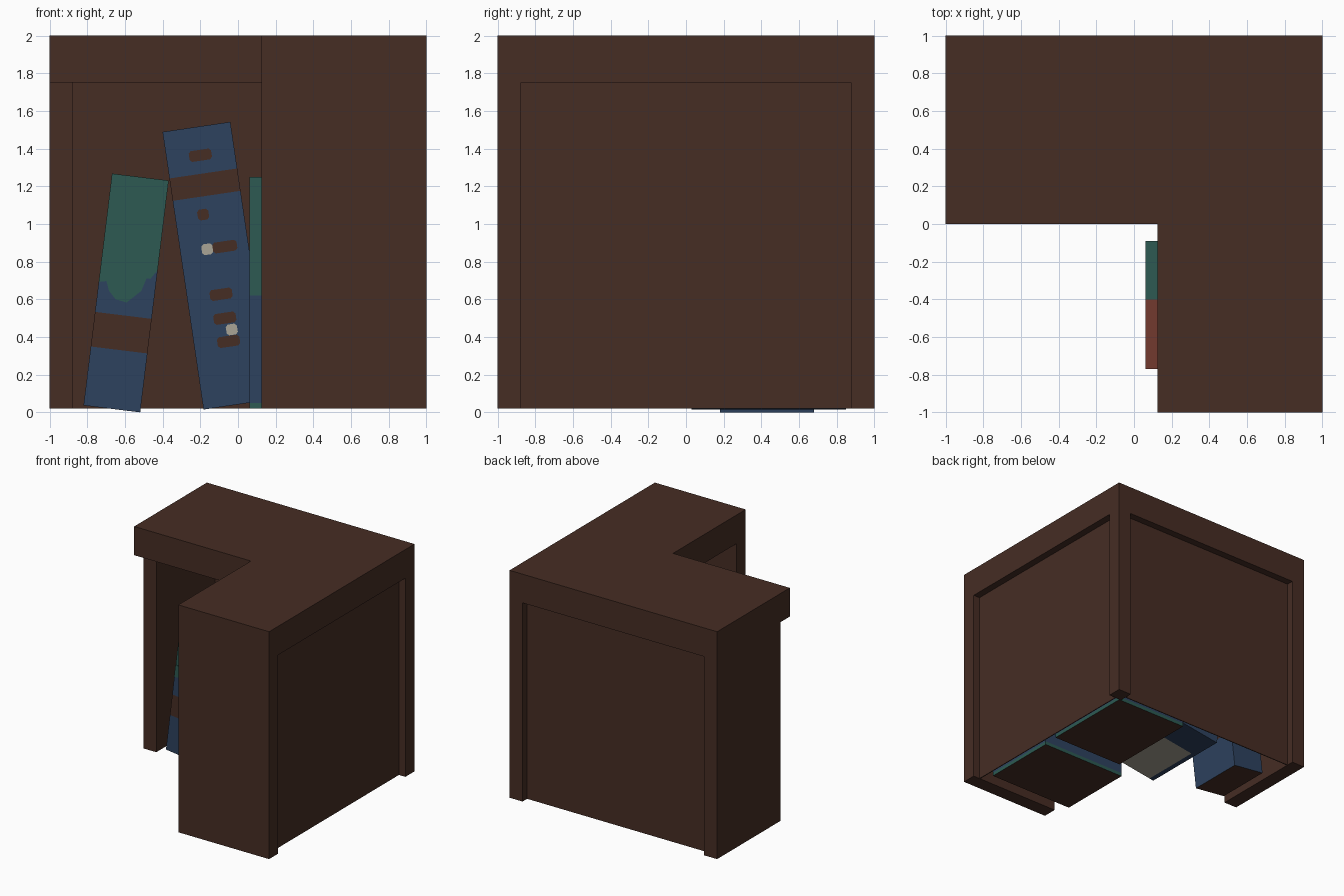
import bpy, bmesh
from math import radians
from mathutils import Matrix, Vector

cube = bpy.data.objects.get("Cube")
if cube:
    bpy.data.objects.remove(cube, do_unlink=True)

COLOURS = {
    "dark_wood": (0.061, 0.026, 0.0176),
    "blue_cover": (0.027, 0.055, 0.114),
    "green_cover": (0.026, 0.102, 0.084),
    "red_cover": (0.171, 0.041, 0.028),
    "paper": (0.40, 0.376, 0.305),
}
MATS = {}
for mat_name, rgb in COLOURS.items():
    m = bpy.data.materials.new(mat_name)
    m.use_nodes = True
    m.diffuse_color = (*rgb, 1)
    m.node_tree.nodes["Principled BSDF"].inputs["Base Color"].default_value = (*rgb, 1)
    MATS[mat_name] = m
ORDER = list(COLOURS)


def finish(name, bm, rule):
    """Turn a bmesh into an object, colouring faces by rule(centre, normal)."""
    bmesh.ops.recalc_face_normals(bm, faces=bm.faces)
    bm.normal_update()
    mesh = bpy.data.meshes.new(name)
    for key in ORDER:
        mesh.materials.append(MATS[key])
    for f in bm.faces:
        f.material_index = ORDER.index(rule(f.calc_center_median(), f.normal))
    bm.to_mesh(mesh)
    bm.free()
    obj = bpy.data.objects.new(name, mesh)
    bpy.context.collection.objects.link(obj)
    return obj


def box(name, lo, hi, rule=None, cuts=()):
    """Axis-aligned box; cuts are (axis, position) pairs splitting its faces."""
    lo, hi = Vector(lo), Vector(hi)
    bm = bmesh.new()
    bmesh.ops.create_cube(bm, size=1, matrix=Matrix.Translation((lo + hi) / 2)
                          @ Matrix.Diagonal((*(hi - lo), 1)))
    for axis, pos in cuts:
        co, no = Vector(), Vector()
        co[axis], no[axis] = pos, 1
        bmesh.ops.bisect_plane(bm, geom=bm.verts[:] + bm.edges[:] + bm.faces[:],
                               plane_co=co, plane_no=no)
    return finish(name, bm, rule or (lambda c, n: "dark_wood"))


def prism(name, points, direction, colour):
    """Extruded flat outline."""
    bm = bmesh.new()
    face = bm.faces.new([bm.verts.new(p) for p in points])
    made = bmesh.ops.extrude_face_region(bm, geom=[face])
    bmesh.ops.translate(bm, vec=direction,
                        verts=[v for v in made["geom"] if isinstance(v, bmesh.types.BMVert)])
    return finish(name, bm, lambda c, n: colour)


def tilt(obj, location, degrees):
    obj.location = location
    obj.rotation_euler.y = radians(degrees)


# Shelf carcass: L-shaped top, end walls, corner post, recessed backs
BASE, UNDER, E, IN = 0.02, 1.75, 0.125, 0.875
outline = [(-1, 0), (E, 0), (E, -1), (1, -1), (1, 1), (-1, 1)]
prism("top_slab", [(x, y, UNDER) for x, y in outline], (0, 0, 0.25), "dark_wood")
box("left_end_wall", (-1, E, BASE), (-IN, 1, UNDER))
box("front_end_wall", (E, -1, BASE), (1, -IN, UNDER))
box("corner_post", (IN, IN, BASE), (1, 1, UNDER))
box("back_panel", (-IN, 0.93, BASE), (IN, 0.9375, UNDER))
box("side_panel", (0.93, -IN, BASE), (0.9375, IN, UNDER))


# Upright books in the side arm
def two_tone(upper):
    def rule(c, n):
        if n.z < -0.9:
            return "dark_wood"
        if n.z > 0.9:
            return upper
        if n.x < -0.9:
            if 0.34 < c.z < 0.52:
                return "dark_wood"
            return upper if c.z > 0.62 else "blue_cover"
        return "blue_cover" if 0.05 < c.z < 0.62 else "green_cover"
    return rule


bands = [(2, z) for z in (0.05, 0.34, 0.52, 0.62)]
box("red_book", (0.06, -0.77, BASE), (0.88, -0.4, 1.25), two_tone("red_cover"), bands)
box("green_book", (0.06, -0.4, BASE), (0.88, -0.09, 1.25), two_tone("green_cover"), bands)
box("corner_book", (0.2, 0.05, BASE), (0.89, 0.87, 1.25), two_tone("green_cover"), bands)


# Short leaning book, built upright around its lower left front corner
def short_rule(c, n):
    if abs(n.z) > 0.9:
        return "paper" if n.z > 0 else "dark_wood"
    if 0.315 < c.z < 0.5:
        return "dark_wood"
    return "blue_cover" if c.z < 0.76 else "green_cover"


W = 0.303
short_at = (-0.82, 0.18, 0.037)
tilt(box("short_leaning_book", (0, 0, 0), (W, 0.5, 1.24), short_rule,
         [(2, z) for z in (0.315, 0.5, 0.76)]), short_at, 7)
# Wavy lower edge of the green area
wave = [(0, 0.77), (0, 0.66), (0.04, 0.67), (0.06, 0.62), (0.1, 0.58), (0.16, 0.57),
        (0.2, 0.61), (0.23, 0.64), (0.25, 0.71), (0.27, 0.71), (W, 0.76), (W, 0.77)]
tilt(prism("green_wavy_patch", [(x, 0, z) for x, z in wave], (0, -0.004, 0),
           "green_cover"), short_at, 7)


# Tall leaning book with a band and open pages underneath
def tall_rule(c, n):
    if n.z < -0.9:
        return "paper" if c.y < 0.5 and c.x > 0.04 else "blue_cover"
    return "dark_wood" if 1.12 < c.z < 1.24 else "blue_cover"


tilt(box("tall_leaning_book", (0, 0, 0), (0.364, 0.82, 1.49), tall_rule,
         [(2, 1.12), (2, 1.24), (1, 0.54), (0, 0.04)]), (-0.183, 0.03, 0.015), -8.4)

# Marks on the tall spine: x, z, width, colour
marks = [(-0.2, 1.365, 0.12, "dark_wood"), (-0.185, 1.05, 0.06, "dark_wood"),
         (-0.07, 0.88, 0.13, "dark_wood"), (-0.163, 0.866, 0.06, "paper"),
         (-0.09, 0.627, 0.12, "dark_wood"), (-0.07, 0.5, 0.12, "dark_wood"),
         (-0.05, 0.377, 0.12, "dark_wood"), (-0.033, 0.44, 0.06, "paper")]
for i, (x, z, w, colour) in enumerate(marks):
    h = 0.029
    s, k = w / 2, 0.012
    shape = [(-s, k - h), (k - s, -h), (s - k, -h), (s, k - h),
             (s, h - k), (s - k, h), (k - s, h), (-s, h - k)]
    plate = prism(f"spine_mark_{i + 1}", [(a, 0, b) for a, b in shape],
                  (0, -0.004, 0), colour)
    tilt(plate, (x, 0.03, z), -8.4)
